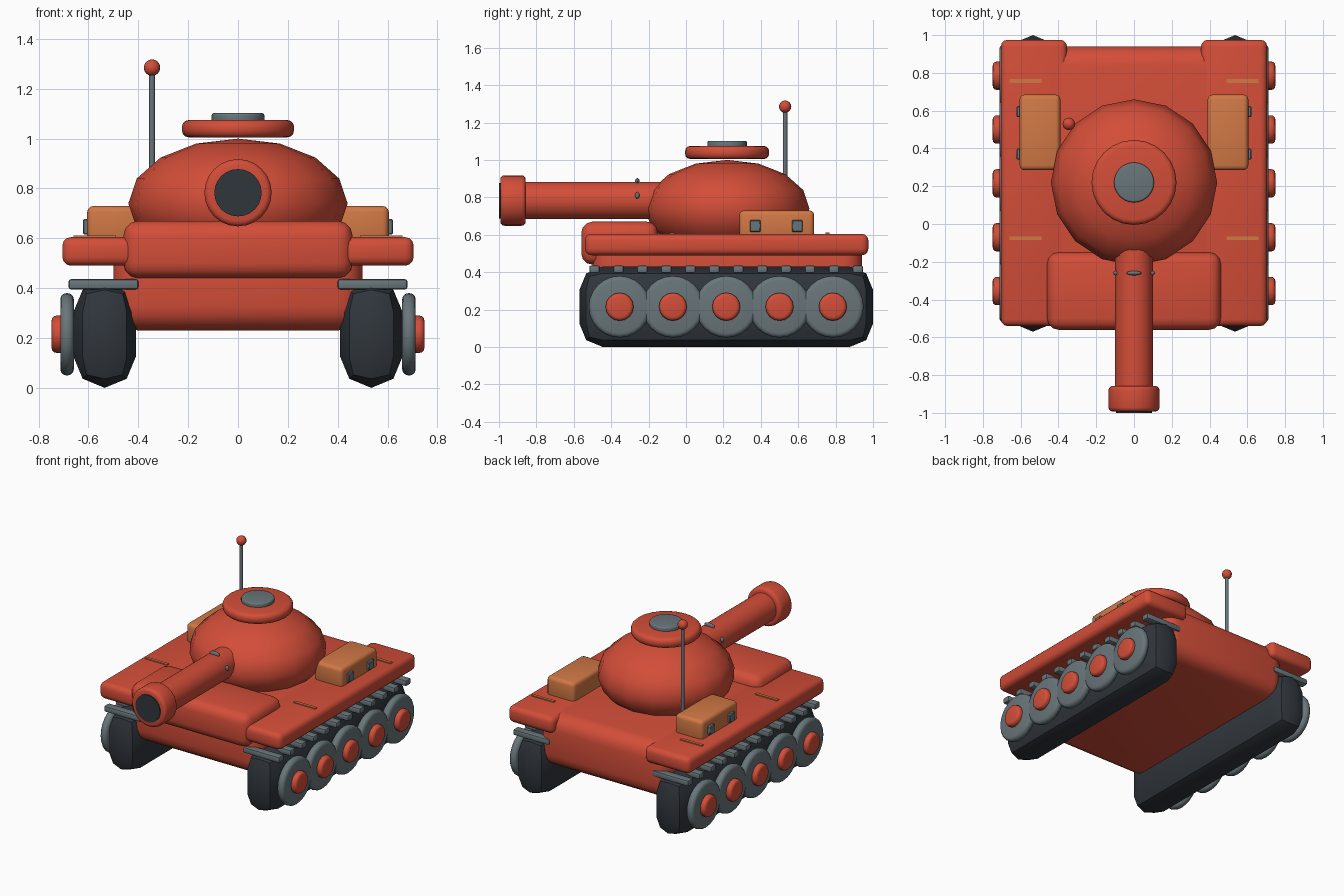
import bpy
import bmesh
import math
from mathutils import Matrix, Vector

default = bpy.data.objects.get("Cube")
if default:
    bpy.data.objects.remove(default, do_unlink=True)


def material(name, rgb):
    mat = bpy.data.materials.new(name)
    mat.use_nodes = True
    color = (*rgb, 1.0)
    mat.diffuse_color = color
    mat.node_tree.nodes["Principled BSDF"].inputs["Base Color"].default_value = color
    return mat


RED = material("red_paint", (0.65, 0.075, 0.04))
ORANGE = material("orange_paint", (0.64, 0.19, 0.06))
GRAY = material("gray_metal", (0.14, 0.18, 0.195))
DARK = material("dark_rubber", (0.03, 0.037, 0.046))


def finish(bm, name, mat, angle=40):
    bmesh.ops.remove_doubles(bm, verts=bm.verts[:], dist=0.0005)
    bmesh.ops.recalc_face_normals(bm, faces=bm.faces[:])
    mesh = bpy.data.meshes.new(name)
    bm.to_mesh(mesh)
    bm.free()
    mesh.materials.append(mat)
    obj = bpy.data.objects.new(name, mesh)
    bpy.context.collection.objects.link(obj)
    bpy.ops.object.select_all(action="DESELECT")
    obj.select_set(True)
    bpy.context.view_layer.objects.active = obj
    bpy.ops.object.shade_smooth_by_angle(angle=math.radians(angle))
    return obj


def box(name, mat, xs, ys, zs, bevel=0.0, segments=3):
    """Rounded box given by its ranges on each axis."""
    bm = bmesh.new()
    bmesh.ops.create_cube(bm, size=1)
    size = [b - a for a, b in (xs, ys, zs)]
    centre = [(a + b) / 2 for a, b in (xs, ys, zs)]
    for v in bm.verts:
        v.co = Vector([c + s * p for c, s, p in zip(centre, size, v.co)])
    if bevel:
        bmesh.ops.bevel(bm, geom=bm.edges[:], offset=bevel, segments=segments,
                        profile=0.5, affect="EDGES")
    return finish(bm, name, mat)


TURN = {"x": Matrix.Rotation(math.pi / 2, 4, "Y"),
        "y": Matrix.Rotation(math.pi / 2, 4, "X"),
        "z": Matrix.Identity(4)}


def disc(name, mat, centre, radius, length, axis="z", bevel=0.0, sides=24):
    """Cylinder along an axis with rounded rims."""
    bm = bmesh.new()
    bmesh.ops.create_cone(bm, cap_ends=True, segments=sides, radius1=radius,
                          radius2=radius, depth=length)
    if bevel:
        rims = [e for e in bm.edges if abs(e.verts[0].co.z - e.verts[1].co.z) < 1e-4]
        bmesh.ops.bevel(bm, geom=rims, offset=bevel, segments=3,
                        profile=0.5, affect="EDGES")
    bm.transform(Matrix.Translation(centre) @ TURN[axis])
    return finish(bm, name, mat)


def ball(name, mat, centre, radii, sides=16, rings=8):
    bm = bmesh.new()
    bmesh.ops.create_uvsphere(bm, u_segments=sides, v_segments=rings, radius=1)
    bm.transform(Matrix.Translation(centre) @ Matrix.Diagonal((*radii, 1)))
    return finish(bm, name, mat, 60)


def mirrored(s, a, b):
    return tuple(sorted((s * a, s * b)))


MID = 0.215  # middle of the chassis along its length

# Hull and sloped front block
box("hull", RED, (-0.5, 0.5), (-0.5, 0.94), (0.23, 0.604), 0.1, 4)
box("front_block", RED, (-0.46, 0.46), (-0.56, -0.15), (0.44, 0.67), 0.06)

# Running gear and stowage on both sides
for side, s in (("left", 1), ("right", -1)):
    box(side + "_track", DARK, mirrored(s, 0.41, 0.66), (-0.57, 1.0),
        (0, 0.43), 0.1249, 2)
    box(side + "_fender", RED, mirrored(s, 0.355, 0.705), (-0.54, 0.975),
        (0.49, 0.605), 0.035)
    for i in range(12):
        y = MID + (i - 5.5) * 0.128
        box(f"{side}_track_cleat_{i + 1}", GRAY, mirrored(s, 0.4, 0.68),
            (y - 0.028, y + 0.028), (0.395, 0.436), 0.01, 2)
    for i in range(5):
        y = MID + (i - 2) * 0.285
        disc(f"{side}_wheel_{i + 1}", GRAY, (s * 0.686, y, 0.215), 0.165, 0.054,
             "x", 0.024)
        disc(f"{side}_wheel_hub_{i + 1}", RED, (s * 0.72, y, 0.215), 0.075, 0.056,
             "x", 0.02, 16)
    box(side + "_stowage_box", ORANGE, mirrored(s, 0.39, 0.605), (0.285, 0.685),
        (0.58, 0.73), 0.025)
    for label, y in (("front", 0.37), ("rear", 0.595)):
        box(f"{side}_{label}_latch", GRAY, mirrored(s, 0.6, 0.622),
            (y - 0.029, y + 0.029), (0.615, 0.678), 0.005, 1)
    for label, y in (("front", -0.075), ("rear", 0.757)):
        box(f"{side}_{label}_trim_strip", ORANGE, mirrored(s, 0.49, 0.66),
            (y - 0.01, y + 0.01), (0.603, 0.612))

# Turret and hatch
ball("turret", RED, (0, 0.22, 0.74), (0.44, 0.44, 0.26))
disc("hatch_ring", RED, (0, 0.22, 1.04), 0.225, 0.07, "z", 0.028)
disc("hatch_lid", GRAY, (0, 0.22, 1.08), 0.106, 0.045, "z", 0.01)

# Gun
disc("gun_barrel", RED, (0, -0.52, 0.783), 0.1, 0.86, "y")
disc("muzzle", RED, (0, -0.925, 0.783), 0.135, 0.136, "y", 0.022)
disc("muzzle_bore", DARK, (0, -0.99, 0.783), 0.095, 0.02, "y")
ball("barrel_top_stud", GRAY, (0, -0.26, 0.885), (0.04, 0.012, 0.018))
for side, s in (("left", 1), ("right", -1)):
    ball(side + "_barrel_stud", GRAY, (s * 0.096, -0.26, 0.81), (0.016, 0.012, 0.018))

# Antenna
disc("antenna_rod", GRAY, (-0.345, 0.53, 0.93), 0.012, 0.7, "z", 0, 12)
ball("antenna_tip", RED, (-0.345, 0.53, 1.285), (0.033, 0.033, 0.033))
